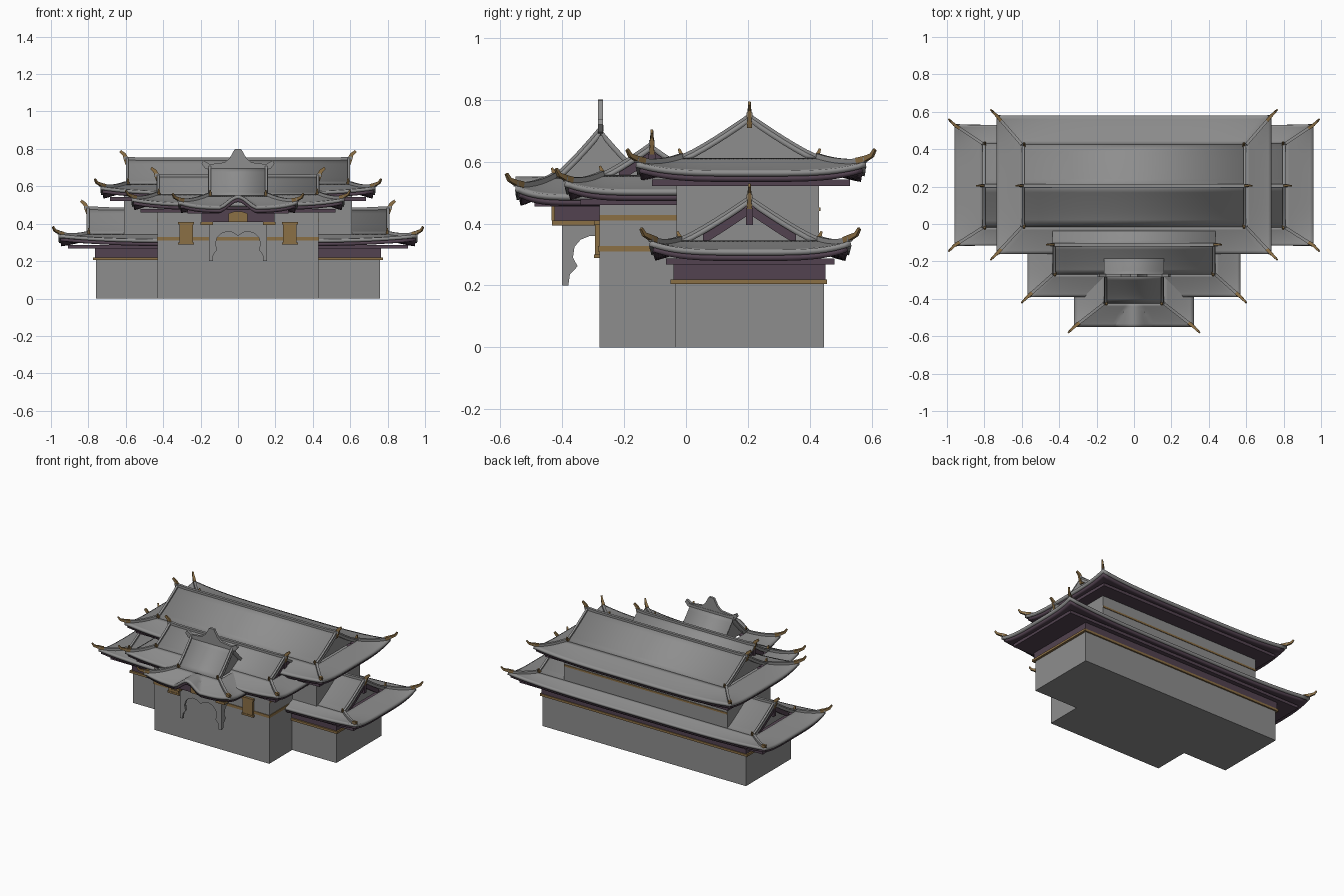
import bpy, bmesh, math
from mathutils import Vector

if "Cube" in bpy.data.objects:
    bpy.data.objects.remove(bpy.data.objects["Cube"])


def material(name, rgb):
    m = bpy.data.materials.new(name)
    m.diffuse_color = (*rgb, 1)
    m.use_nodes = True
    m.node_tree.nodes["Principled BSDF"].inputs["Base Color"].default_value = m.diffuse_color
    return m


GREY = material("stone_grey", (0.27, 0.27, 0.27))
PLUM = material("dark_plum", (0.085, 0.055, 0.08))
GOLD = material("old_gold", (0.26, 0.16, 0.06))


def make(name, verts, faces, mat, thick=0, fix=True):
    me = bpy.data.meshes.new(name)
    me.from_pydata(verts, [], faces)
    if fix:
        bm = bmesh.new()
        bm.from_mesh(me)
        bmesh.ops.recalc_face_normals(bm, faces=bm.faces)
        bm.to_mesh(me)
        bm.free()
    ob = bpy.data.objects.new(name, me)
    bpy.context.collection.objects.link(ob)
    me.materials.append(mat)
    if thick:
        mod = ob.modifiers.new("thickness", 'SOLIDIFY')
        mod.thickness, mod.offset = thick, -1
    return ob


def plate(name, pts, axis, a, b, mat):
    """Outline extruded along x (outline in y,z) or y (outline in x,z)."""
    put = (lambda p, d: (d, p[0], p[1])) if axis == 'x' else (lambda p, d: (p[0], d, p[1]))
    n = len(pts)
    vs = [put(p, a) for p in pts] + [put(p, b) for p in pts]
    fs = [tuple(range(n)), tuple(range(2 * n - 1, n - 1, -1))]
    fs += [(i, (i + 1) % n, n + (i + 1) % n, n + i) for i in range(n)]
    return make(name, vs, fs, mat)


def box(name, x0, x1, y0, y1, z0, z1, mat):
    return plate(name, [(x0, z0), (x1, z0), (x1, z1), (x0, z1)], 'y', y0, y1, mat)


def sweep(name, pts, w, h, mat, taper=1.0):
    """Rectangular bar following a path, narrowing to the taper factor."""
    pts = [Vector(p) for p in pts]
    n, vs, fs = len(pts), [], []
    flat = pts[-1] - pts[0]
    side = Vector((-flat.y, flat.x, 0)).normalized()
    for i, p in enumerate(pts):
        t = (pts[min(i + 1, n - 1)] - pts[max(i - 1, 0)]).normalized()
        up = t.cross(side).normalized()
        k = 1 + (taper - 1) * i / (n - 1)
        for a, b in ((-1, -1), (1, -1), (1, 1), (-1, 1)):
            vs.append(p + side * a * w * k / 2 + up * b * h * k / 2)
    for i in range(n - 1):
        for j in range(4):
            q = (j + 1) % 4
            fs.append((4 * i + j, 4 * i + q, 4 * i + 4 + q, 4 * i + 4 + j))
    fs += [(0, 1, 2, 3), tuple(4 * n - 4 + j for j in (3, 2, 1, 0))]
    return make(name, vs, fs, mat)


def skirt(name, ex, y0, y1, gx, g0, g1, ze, zg, lift, mat, thick, arch=0.0, n=32, rings=8):
    """Hipped lower roof with upturned corners, and an optional arched front."""
    vs, fs = [], []
    for i in range(rings + 1):
        t = i / rings
        X, A, B = ex + (gx - ex) * t, y0 + (g0 - y0) * t, y1 + (g1 - y1) * t
        cs = [(-X, A), (X, A), (X, B), (-X, B)]
        for k in range(4):
            p, q = cs[k], cs[(k + 1) % 4]
            for j in range(n):
                f = j / n
                x, y = p[0] + (q[0] - p[0]) * f, p[1] + (q[1] - p[1]) * f
                z = ze + (zg - ze) * t ** 1.2 + lift * abs(2 * f - 1) ** 4 * (1 - t) ** 2
                if arch and k == 0 and abs(x) < 0.13:
                    z = max(z, ze - 0.01 + arch * math.cos(math.pi * x / 0.26) ** 2)
                vs.append((x, y, z))
    m = 4 * n
    for i in range(rings):
        for j in range(m):
            q = (j + 1) % m
            fs.append((i * m + j, i * m + q, (i + 1) * m + q, (i + 1) * m + j))
    return make(name, vs, fs, mat, thick, fix=False)


def roof(name, ex, y0, y1, gx, g0, g1, ze, zg, zr, lift=0.03, gable_trim=False,
         ridge_ends=True, arch=0.0, back=True):
    yr = (g0 + g1) / 2
    # tiled skirt over a plum fascia layer and a recessed soffit
    skirt(name + "_eaves", ex, y0, y1, gx, g0, g1, ze, zg, lift, GREY, 0.018, arch)
    skirt(name + "_fascia", ex - 0.012, y0 + 0.012, y1 - 0.012, gx, g0, g1,
          ze - 0.018, zg - 0.02, lift, PLUM, 0.018, arch)
    if not arch:
        box(name + "_soffit", -ex + 0.05, ex - 0.05, y0 + 0.05, y1 - 0.05, ze - 0.048, ze - 0.028, PLUM)
    # gabled upper roof
    us = [i / 6 for i in range(7)]
    prof = [(g0 + (yr - g0) * u, zg + (zr - zg) * u ** 1.15) for u in us]
    prof += [(2 * yr - y, z) for y, z in prof[-2::-1]]
    vs = [(s * gx, y, z) for y, z in prof for s in (-1, 1)]
    fs = [(2 * i, 2 * i + 1, 2 * i + 3, 2 * i + 2) for i in range(len(prof) - 1)]
    make(name + "_gable_roof", vs, fs, GREY, 0.016, fix=False)
    sweep(name + "_ridge", [(-gx - .01, yr, zr + .006), (-gx * .85, yr, zr), (gx * .85, yr, zr),
                            (gx + .01, yr, zr + .006)], 0.018, 0.016, GREY)
    for s in (-1, 1):
        plate(name + "_gable_wall", [(y, z - 0.004) for y, z in prof], 'x',
              s * (gx - 0.03), s * (gx - 0.02), GREY)
        if gable_trim:
            mid = prof[2:-2]
            band = [(y, z - .012) for y, z in mid] + [(y, z - .05) for y, z in mid[::-1]]
            plate(name + "_bargeboard", band, 'x', s * (gx - 0.02), s * (gx - 0.005), PLUM)
            box(name + "_gable_pendant", *sorted((s * (gx - .02), s * (gx + .0))),
                yr - .012, yr + .012, zr - .085, zr - .03, PLUM)
        if ridge_ends:
            sweep(name + "_ridge_finial", [(s * (gx - .015), yr, zr - .03), (s * (gx + .0), yr, zr + .005),
                  (s * (gx + .008), yr, zr + .025), (s * (gx + .03), yr, zr + .043)],
                  0.016, 0.03, GOLD, 0.5)
        for e, g, d in ((y0, g0, -1), (y1, g1, 1)):
            if d > 0 and not back:
                continue
            # hip ridge with a curled gold tip, and a small finial under the gable
            hip = []
            for i in range(7):
                t = 1 - i / 6
                hip.append((s * (ex + (gx - ex) * t), e + (g - e) * t,
                            ze + .006 + (zg - ze) * t ** 1.2 + lift * (1 - t) ** 2))
            sweep(name + "_hip_ridge", hip, 0.016, 0.016, GREY)
            x, y, z = hip[-1]
            sweep(name + "_corner_tip", [hip[-2], (x, y, z + .004),
                  (x + s * .02, y + d * .02, z + .014), (x + s * .03, y + d * .03, z + .033)],
                  0.019, 0.021, GOLD, 0.45)
            half = prof[:7] if d < 0 else prof[:5:-1]
            sweep(name + "_verge", [(s * (gx - .008), a, b + .003) for a, b in half], 0.014, 0.014, GREY)
            sweep(name + "_verge_finial", [(s * (gx - .012), g - d * .008, zg), (s * (gx - .012), g + d * .002, zg + .014),
                  (s * (gx - .012), g + d * .008, zg + .03)], 0.016, 0.018, GOLD, 0.4)


# walls
box("lower_hall", -.76, .76, -.035, .445, 0, .28, GREY)
box("upper_hall", -.61, .61, -.03, .43, .25, .55, GREY)
box("front_hall", -.43, .43, -.28, 0, 0, .50, GREY)

# trim under the lower roof and around the halls
box("lower_gold_band", -.775, .775, -.05, .455, .205, .22, GOLD)
box("lower_cornice", -.765, .765, -.04, .45, .22, .275, PLUM)
box("rear_gold_band", -.61, .61, .43, .434, .44, .452, GOLD)
box("front_gold_band", -.434, .434, -.284, -.02, .31, .328, GOLD)
for s in (-1, 1):
    x0, x1 = sorted((s * .43, s * .434))
    box("side_gold_band", x0, x1, -.28, -.03, .41, .427, GOLD)

# the four roofs
roof("lower_roof", .96, -.115, .53, .81, -.02, .43, .315, .345, .48, gable_trim=True)
roof("upper_roof", .735, -.16, .58, .60, -.015, .425, .57, .612, .745)
roof("front_roof", .57, -.39, .17, .435, -.27, .05, .508, .556, .655, gable_trim=True, back=False)
roof("porch_roof", .32, -.55, -.10, .16, -.425, -.125, .492, .55, .705,
     ridge_ends=False, arch=.07, back=False)

# crest standing on the porch ridge
half = [(0, .80), (.018, .798), (.045, .75), (.07, .728), (.15, .718), (.185, .738),
        (.195, .72), (.175, .695), (.14, .685), (0, .69)]
plate("porch_crest", half + [(-x, z) for x, z in half[-2:0:-1]], 'y', -.284, -.268, GREY)

# porch beams
box("porch_beam", -.195, .195, -.425, -.28, .41, .475, PLUM)
box("porch_outer_beam", -.27, -.10, -.49, -.28, .455, .475, PLUM)
box("porch_outer_beam", .10, .27, -.49, -.28, .455, .475, PLUM)
for s in (-1, 1):
    x0, x1 = sorted((s * .135, s * .2))
    box("porch_gold_sill", x0, x1, -.432, -.275, .393, .41, GOLD)
plate("porch_emblem", [(-.05, .41), (.05, .41), (.05, .455), (.02, .465), (-.02, .465), (-.05, .455)],
      'y', -.434, -.425, GOLD)

# scalloped hanging screen: front panel and two side brackets
half = [(.155, .41), (.155, .2), (.135, .2), (.132, .235), (.112, .26), (.12, .295), (.112, .325),
        (.09, .348), (.06, .358), (.03, .354), (.01, .342), (0, .335)]
plate("porch_screen", half + [(-x, z) for x, z in half[-2::-1]], 'y', -.40, -.385, GREY)
side = [(-.40, .41), (-.40, .2), (-.38, .2), (-.375, .235), (-.35, .262), (-.365, .29), (-.36, .325),
        (-.34, .348), (-.31, .36), (-.28, .36), (-.28, .41)]
for s in (-1, 1):
    plate("porch_bracket", side, 'x', s * .138, s * .155, GREY)
    # gold wall plaques on the front
    c = s * .277
    box("wall_plaque", c - .037, c + .037, -.294, -.28, .295, .405, GOLD)
    box("wall_plaque_cap", c - .043, c + .043, -.297, -.28, .395, .41, GOLD)
    box("wall_plaque_foot", c - .043, c + .043, -.297, -.28, .288, .3, GOLD)

# smooth curved roofs, keep hard edges
for ob in bpy.context.scene.objects:
    ob.select_set(True)
    bpy.context.view_layer.objects.active = ob
bpy.ops.object.shade_smooth_by_angle(angle=math.radians(30))
